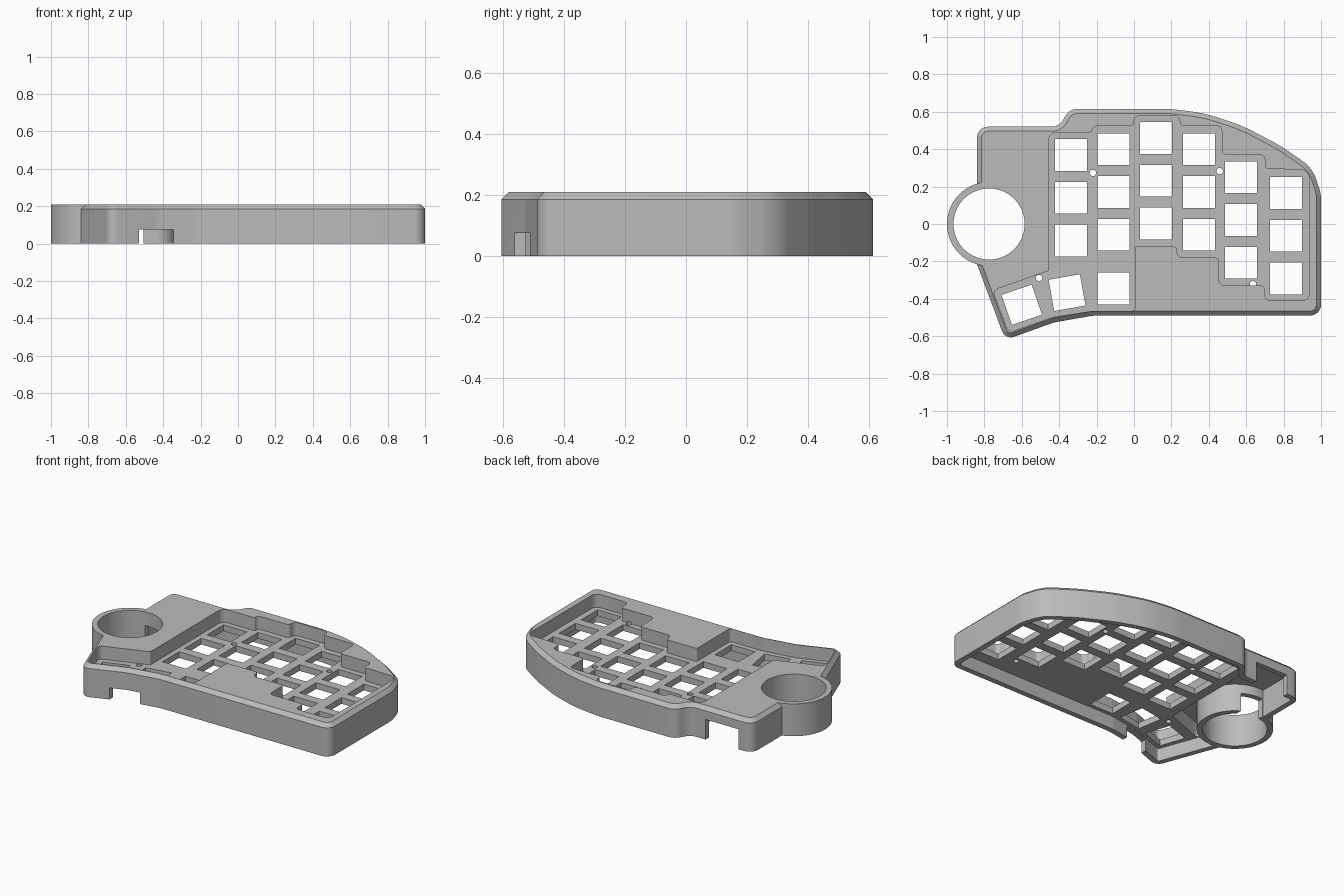
import bpy
import bmesh
import math
from mathutils import Vector

cube = bpy.data.objects.get("Cube")
if cube:
    bpy.data.objects.remove(cube, do_unlink=True)

TOP, FLOOR, CEILING = 0.21, 0.125, 0.085
WALL, CHAMFER = 0.035, 0.024
RING_X = -0.775

grey = bpy.data.materials.new("case_grey")
grey.use_nodes = True
colour = (0.5, 0.5, 0.5, 1)
grey.diffuse_color = colour
grey.node_tree.nodes["Principled BSDF"].inputs["Base Color"].default_value = colour


def rounded(corners, default=0.03, steps=8):
    """Replace each corner (x, y[, radius]) by a tangent arc."""
    result = []
    for i, corner in enumerate(corners):
        here = Vector(corner[:2])
        radius = corner[2] if len(corner) > 2 else default
        before = (Vector(corners[i - 1][:2]) - here).normalized()
        after = (Vector(corners[(i + 1) % len(corners)][:2]) - here).normalized()
        half = before.angle(after) / 2
        centre = here + (before + after).normalized() * radius / math.sin(half)
        a = here + before * radius / math.tan(half) - centre
        b = here + after * radius / math.tan(half) - centre
        sweep = a.angle_signed(b)
        for k in range(steps + 1):
            t = -sweep * k / steps
            result.append(centre + Vector((a.x * math.cos(t) - a.y * math.sin(t),
                                           a.x * math.sin(t) + a.y * math.cos(t))))
    return result


def inset(points, distance):
    """Offset a clockwise outline inward."""
    result = []
    for i, p in enumerate(points):
        d1 = (p - points[i - 1]).normalized()
        d2 = (points[(i + 1) % len(points)] - p).normalized()
        n1, n2 = Vector((d1.y, -d1.x)), Vector((d2.y, -d2.x))
        result.append(p + (n1 + n2) * distance / (1 + n1.dot(n2)))
    return result


def loft(name, layers):
    """Closed solid through stacked (outline, z) layers."""
    bm = bmesh.new()
    loops = [[bm.verts.new((p[0], p[1], z)) for p in pts] for pts, z in layers]
    for low, high in zip(loops, loops[1:]):
        for i in range(len(low)):
            bm.faces.new((low[i - 1], low[i], high[i], high[i - 1]))
    bm.faces.new(loops[0])
    bm.faces.new(loops[-1])
    bmesh.ops.recalc_face_normals(bm, faces=bm.faces)
    mesh = bpy.data.meshes.new(name)
    bm.to_mesh(mesh)
    bm.free()
    obj = bpy.data.objects.new(name, mesh)
    bpy.context.collection.objects.link(obj)
    return obj


def prism(points, z0, z1):
    return loft("cutter", [(points, z0), (points, z1)])


def circle(x, y, radius, sides):
    turn = 2 * math.pi / sides
    return [Vector((x + radius * math.cos(i * turn), y + radius * math.sin(i * turn)))
            for i in range(sides)]


def square(x, y, size, degrees=0):
    s, t = size / 2, math.radians(-degrees)
    return [Vector((x, y)) + Vector((a * math.cos(t) + b * math.sin(t),
                                     b * math.cos(t) - a * math.sin(t)))
            for a, b in ((-s, -s), (-s, s), (s, s), (s, -s))]


def box(x0, x1, y0, y1, z0, z1):
    return prism([(x0, y0), (x0, y1), (x1, y1), (x1, y0)], z0, z1)


def combine(target, tool, operation="DIFFERENCE"):
    """Apply a boolean and throw the tool away."""
    mod = target.modifiers.new("cut", "BOOLEAN")
    mod.operation, mod.solver, mod.object = operation, "EXACT", tool
    graph = bpy.context.evaluated_depsgraph_get()
    mesh = bpy.data.meshes.new_from_object(target.evaluated_get(graph))
    target.modifiers.clear()
    target.data = mesh
    bpy.data.objects.remove(tool, do_unlink=True)


# Outer body with chamfered top edge, corners listed clockwise
outline = rounded([
    (-0.84, 0.52, 0.06), (-0.40, 0.52, 0.07), (-0.345, 0.615, 0.07),
    (0.2, 0.615, 0.8), (0.38, 0.592, 0.8), (0.58, 0.525, 0.8),
    (0.78, 0.42, 0.8), (0.955, 0.30, 0.2), (1.0, 0.16, 0.2),
    (1.0, -0.49, 0.06), (-0.22, -0.49, 0.2), (-0.43, -0.527, 0.2),
    (-0.688, -0.62, 0.05), (-0.84, -0.214, 0.05)])
case = loft("keyboard_case", [(outline, 0), (outline, TOP - CHAMFER),
                              (inset(outline, CHAMFER), TOP)])

# Hollow underside, deeper beneath the controller block
combine(case, prism(inset(outline, WALL), -0.1, CEILING))
bay = rounded([(-0.805, 0.485), (-0.485, 0.485), (-0.485, -0.225),
               (-0.755, -0.325), (-0.805, -0.21)], 0.02)
combine(case, prism(bay, -0.05, TOP - 0.03))

# Stepped key well sunk into the top
well = rounded([
    (-0.455, 0.49, 0.04), (-0.225, 0.49, 0.01), (-0.225, 0.525), (0, 0.525, 0.02),
    (0, 0.58), (0.245, 0.58), (0.245, 0.525, 0.02), (0.47, 0.525),
    (0.47, 0.372, 0.02), (0.70, 0.372), (0.70, 0.295, 0.02), (0.938, 0.29, 0.05),
    (0.938, -0.41, 0.04), (0.70, -0.41), (0.70, -0.33, 0.02), (0.455, -0.33),
    (0.455, -0.18, 0.02), (0.23, -0.18), (0.23, -0.12, 0.02), (0.007, -0.12, 0.01),
    (0.007, -0.464, 0.02), (-0.22, -0.464, 0.1), (-0.435, -0.497, 0.1),
    (-0.67, -0.58), (-0.755, -0.355), (-0.455, -0.25, 0.01)], steps=5)
combine(case, prism(well, FLOOR, TOP + 0.1))

# Round dial housing
combine(case, prism(circle(RING_X, 0, 0.225, 96), 0, TOP), "UNION")
combine(case, prism(circle(RING_X, 0, 0.19, 96), -0.1, TOP + 0.1))
combine(case, box(-0.80, -0.66, 0.12, 0.27, -0.1, 0.12))

# Switch openings, column by column from the top key
PITCH = 0.2285
for x, y in ((-0.337, 0.369), (-0.11, 0.40), (0.118, 0.46),
             (0.347, 0.40), (0.572, 0.25), (0.813, 0.166)):
    for row in range(3):
        combine(case, prism(square(x, y - row * PITCH, 0.17), 0, FLOOR + 0.02))
for x, y, tilt in ((-0.11, -0.345, 0), (-0.358, -0.367, 10), (-0.60, -0.432, 19)):
    combine(case, prism(square(x, y, 0.17, tilt), 0.01, FLOOR + 0.02))

# Screw holes
for x, y in ((-0.22, 0.273), (0.458, 0.283), (-0.508, -0.289), (0.636, -0.322)):
    combine(case, prism(circle(x, y, 0.017, 24), 0.02, FLOOR + 0.01))

# Cable notches in the front and back walls
combine(case, box(-0.53, -0.345, -0.68, -0.45, -0.1, 0.075))
combine(case, box(-0.74, -0.505, 0.46, 0.6, -0.1, 0.13))

case.data.materials.clear()
case.data.materials.append(grey)
for face in case.data.polygons:
    face.material_index = 0
bpy.ops.object.select_all(action="DESELECT")
case.select_set(True)
bpy.context.view_layer.objects.active = case
bpy.ops.object.shade_smooth_by_angle(angle=math.radians(25))
